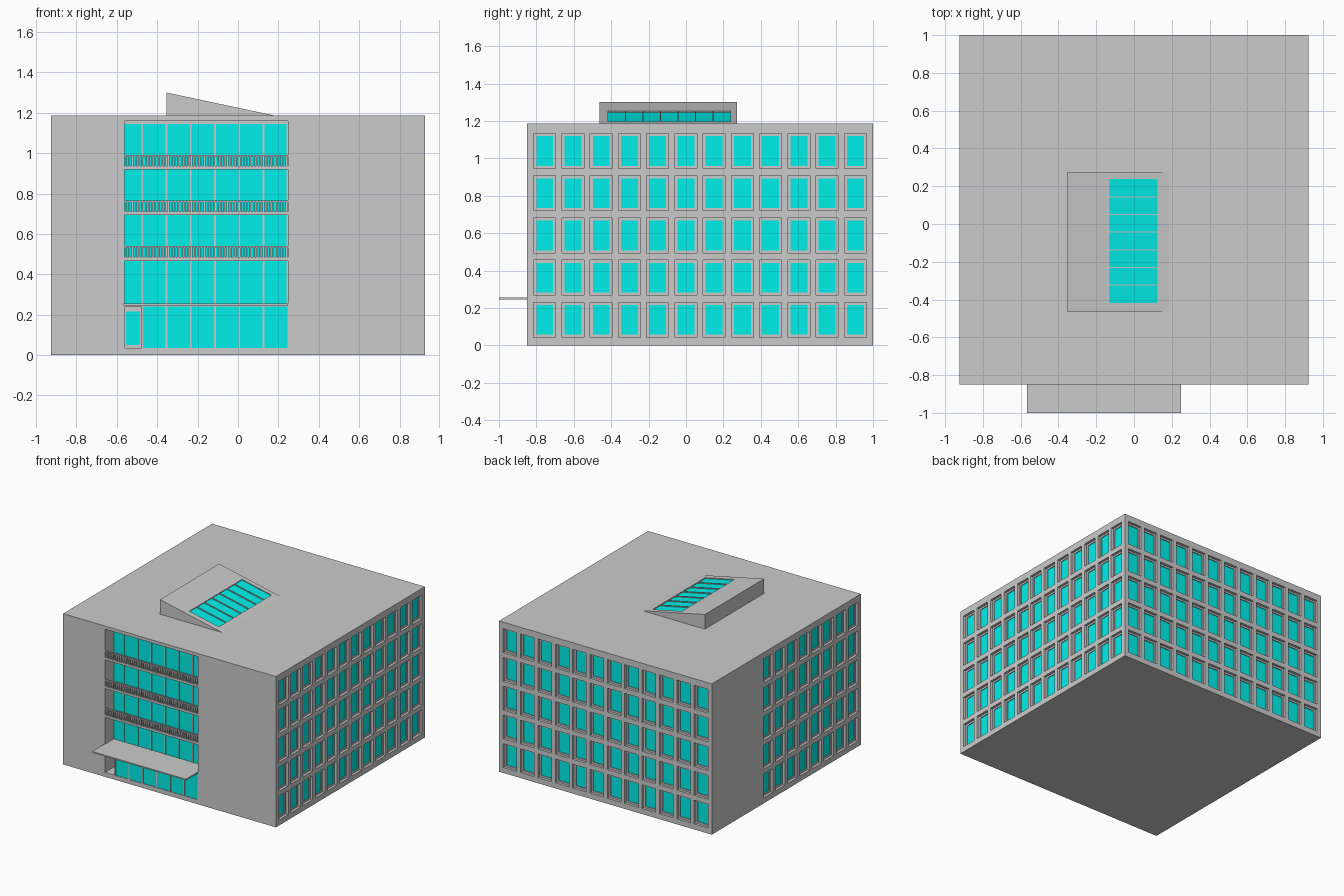
import bpy, bmesh, math
from mathutils import Matrix, Vector

if "Cube" in bpy.data.objects:
    bpy.data.objects.remove(bpy.data.objects["Cube"])

glass_mat = bpy.data.materials.new("glass")
glass_mat.diffuse_color = (0.0, 0.87, 0.83, 1)
glass_mat.use_nodes = True
glass_mat.node_tree.nodes["Principled BSDF"].inputs["Base Color"].default_value = glass_mat.diffuse_color


def box(bm, a, b):
    a, b = Vector(a), Vector(b)
    size = Vector([abs(v) for v in b - a])
    bmesh.ops.create_cube(bm, size=1, matrix=Matrix.Translation((a + b) / 2) @ Matrix.Diagonal((*size, 1)))


def make(name, bm, mat=None, matrix=None):
    me = bpy.data.meshes.new(name)
    bm.to_mesh(me)
    bm.free()
    ob = bpy.data.objects.new(name, me)
    bpy.context.collection.objects.link(ob)
    if mat:
        me.materials.append(mat)
    if matrix:
        ob.matrix_world = matrix
    return ob


def cut(ob, cutter):
    cutter.hide_render = True
    m = ob.modifiers.new("cut", 'BOOLEAN')
    m.operation, m.solver, m.object = 'DIFFERENCE', 'EXACT', cutter
    bpy.context.view_layer.objects.active = ob
    bpy.ops.object.modifier_apply(modifier=m.name)
    bpy.data.objects.remove(cutter)


X, Y0, Y1, H = 0.925, -0.85, 1.0, 1.185
PITCH, W, FLOOR, WH = 0.151, 0.118, 0.2258, 0.187
DEEP = 0.03

# Window walls: map (along, depth, height) to the world, start, number of columns
walls = [
    (lambda u, d, z: (X - d, u, z), -0.8145, 12),
    (lambda u, d, z: (u, Y1 - d, z), -0.8895, 12),
    (lambda u, d, z: (-X + d, u, z), -0.8145, 8),
]
cutters, panes, frames = bmesh.new(), bmesh.new(), bmesh.new()
F = 0.014
for at, start, columns in walls:
    for i in range(columns):
        for j in range(5):
            u0, z0 = start + i * PITCH, 0.043 + j * FLOOR
            u1, z1 = u0 + W, z0 + WH
            box(cutters, at(u0, -0.02, z0), at(u1, DEEP, z1))
            box(panes, at(u0, DEEP - 0.004, z0), at(u1, DEEP + 0.002, z1))
            for a, b, c, d in ((u0, z0, u0 + F, z1), (u1 - F, z0, u1, z1),
                               (u0 + F, z0, u1 - F, z0 + F), (u0 + F, z1 - F, u1 - F, z1)):
                box(frames, at(a, DEEP - 0.010, b), at(c, DEEP + 0.001, d))

# Front openings: balcony recess, shop front, door niche
L, R, BACK = -0.563, 0.248, -0.732
DOOR = -0.478
box(cutters, (L, Y0 - 0.02, 0.255), (R, BACK, 1.16))
box(cutters, (DOOR + 0.008, Y0 - 0.02, 0.035), (R - 0.003, Y0 + 0.008, 0.24))
box(cutters, (L + 0.003, Y0 - 0.02, 0.035), (DOOR, BACK, 0.24))

body = bmesh.new()
box(body, (-X, Y0, 0), (X, Y1, H))
body = make("building_body", body)
cut(body, make("opening_cutters", cutters))
make("window_panes", panes, glass_mat)
make("window_frames", frames)

# Front glazing and mullions
glazing, mullions, slabs, rails = (bmesh.new() for _ in range(4))
box(glazing, (L, BACK - 0.006, 0.255), (R, BACK + 0.002, 1.145))
box(glazing, (DOOR + 0.008, Y0 + 0.004, 0.035), (R - 0.003, Y0 + 0.010, 0.24))
box(glazing, (L + 0.008, BACK - 0.006, 0.05), (DOOR - 0.006, BACK + 0.002, 0.215))
box(mullions, (L, BACK - 0.012, 1.145), (R, BACK + 0.001, 1.16))
for i in range(7):
    x = -0.474 + i * 0.12
    m = 0.004
    x = min(x, R - m)
    box(mullions, (x - m, BACK - 0.012, 0.255), (x + m, BACK + 0.001, 1.16))
    if 0 < i < 6:
        box(mullions, (x - m, Y0, 0.035), (x + m, Y0 + 0.009, 0.24))

# Balcony floors and railings
for k in range(1, 4):
    z = 0.25 + k * FLOOR
    box(slabs, (L, Y0, z - 0.009), (R, BACK, z + 0.009))
    box(rails, (L, Y0 + 0.001, z + 0.056), (R, Y0 + 0.009, z + 0.064))
    n = 50
    for i in range(n):
        x = L + (R - L) * (i + 0.5) / n
        box(rails, (x - 0.004, Y0 + 0.001, z + 0.009), (x + 0.004, Y0 + 0.009, z + 0.056))
make("front_glazing", glazing, glass_mat)
make("front_mullions", mullions)
make("balcony_floors", slabs)
make("balcony_railings", rails)

# Entrance canopy
canopy = bmesh.new()
box(canopy, (-0.567, -1.0, 0.245), (0.248, Y0 + 0.002, 0.255))
make("entrance_canopy", canopy)

# Sloped rooflight: wedge with a shallow glazed recess
bm = bmesh.new()
face = bm.faces.new([bm.verts.new(p) for p in ((-0.355, -0.462, H), (0.185, -0.462, H), (-0.355, -0.462, 1.30))])
ext = bmesh.ops.extrude_face_region(bm, geom=[face])
bmesh.ops.translate(bm, vec=(0, 0.735, 0), verts=[v for v in ext["geom"] if isinstance(v, bmesh.types.BMVert)])
bmesh.ops.recalc_face_normals(bm, faces=bm.faces)
wedge = make("rooflight_wedge", bm)

slope = math.atan2(0.115, 0.54)
place = Matrix.Translation((-0.0025, -0.09, 1.2249)) @ Matrix.Rotation(slope, 4, 'Y')
hx, hy = 0.131, 0.327
bm = bmesh.new()
box(bm, (-hx, -hy, -0.010), (hx, hy, 0.02))
cutter = make("rooflight_cutter", bm, None, place)
bpy.context.view_layer.update()
cut(wedge, cutter)
bm = bmesh.new()
box(bm, (-hx, -hy, -0.011), (hx, hy, -0.007))
make("rooflight_glass", bm, glass_mat, place)
bm = bmesh.new()
for i in range(1, 7):
    y = -hy + i * 2 * hy / 7
    box(bm, (-hx, y - 0.003, -0.010), (hx, y + 0.003, 0))
make("rooflight_bars", bm, None, place)
